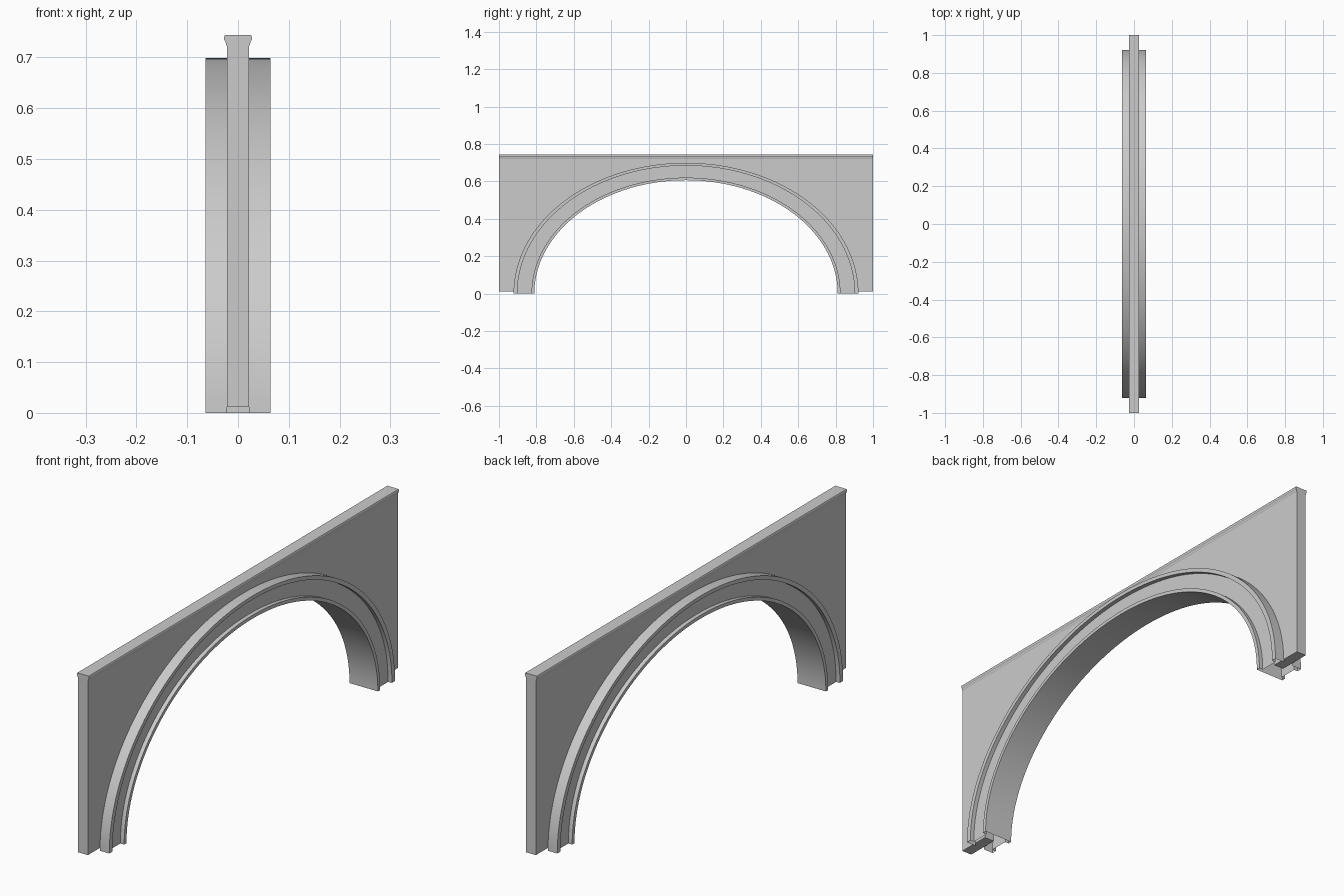
import bpy, bmesh
from math import sin, cos, pi

if "Cube" in bpy.data.objects:
    bpy.data.objects.remove(bpy.data.objects["Cube"])

SEG = 96
WALL = 0.022      # half thickness of the wall
WIDE = 0.064      # half width of the arch flanges
REC = 0.047       # half width of the arch at its recessed band


def ellipse(a, b, z0=0.0):
    """Points (y, z) of a half ellipse from -y to +y, feet cut at z0."""
    return [(-a * cos(pi * i / SEG), max(z0, b * sin(pi * i / SEG))) for i in range(SEG + 1)]


def finish(name, bm):
    mesh = bpy.data.meshes.new(name)
    bm.to_mesh(mesh)
    bm.free()
    obj = bpy.data.objects.new(name, mesh)
    bpy.context.collection.objects.link(obj)
    return obj


def prism(name, points, vector):
    """Extrude a closed outline along a vector."""
    bm = bmesh.new()
    face = bm.faces.new([bm.verts.new(p) for p in points])
    ext = bmesh.ops.extrude_face_region(bm, geom=[face])
    verts = [v for v in ext["geom"] if isinstance(v, bmesh.types.BMVert)]
    bmesh.ops.translate(bm, verts=verts, vec=vector)
    bmesh.ops.recalc_face_normals(bm, faces=bm.faces)
    return finish(name, bm)


# spandrel wall, its arched edge buried inside the arch moulding
edge = ellipse(0.865, 0.65, 0.012)
outline = [(-1, 0.722), (-1, 0.012)] + edge + [(1, 0.012), (1, 0.722)]
prism("spandrel_wall", [(-WALL, y, z) for y, z in outline], (2 * WALL, 0, 0))

# coping moulding along the top of the wall
half = [(WALL, 0.722), (0.0235, 0.725), (0.0245, 0.731), (0.0272, 0.735),
        (0.0272, 0.741), (0.0255, 0.744)]
loop = half + [(-x, z) for x, z in reversed(half)]
prism("coping", [(x, -1, z) for x, z in loop], (0, 2, 0))

# arch moulding: section of (x, radius in y, radius in z), open at the feet
side = [(WALL, 0.922, 0.699), (WIDE, 0.922, 0.699), (WIDE, 0.902, 0.684),
        (REC, 0.902, 0.684), (REC, 0.826, 0.620), (WIDE, 0.826, 0.620),
        (WIDE, 0.811, 0.606)]
section = side + [(-x, a, b) for x, a, b in reversed(side)]
bm = bmesh.new()
rows = [[bm.verts.new((x, y, z)) for y, z in ellipse(a, b)] for x, a, b in section]
for r, s in zip(rows, rows[1:]):
    for i in range(SEG):
        bm.faces.new((r[i], r[i + 1], s[i + 1], s[i]))
bm.normal_update()
# the soffit sits mid-section and must face down
soffit = bm.faces[:][(len(side) - 1) * SEG + SEG // 2]
if soffit.normal.z > 0:
    bmesh.ops.reverse_faces(bm, faces=bm.faces)
arch = finish("arch_moulding", bm)

bpy.context.view_layer.objects.active = arch
arch.select_set(True)
bpy.ops.object.shade_smooth_by_angle(angle=pi / 6)
